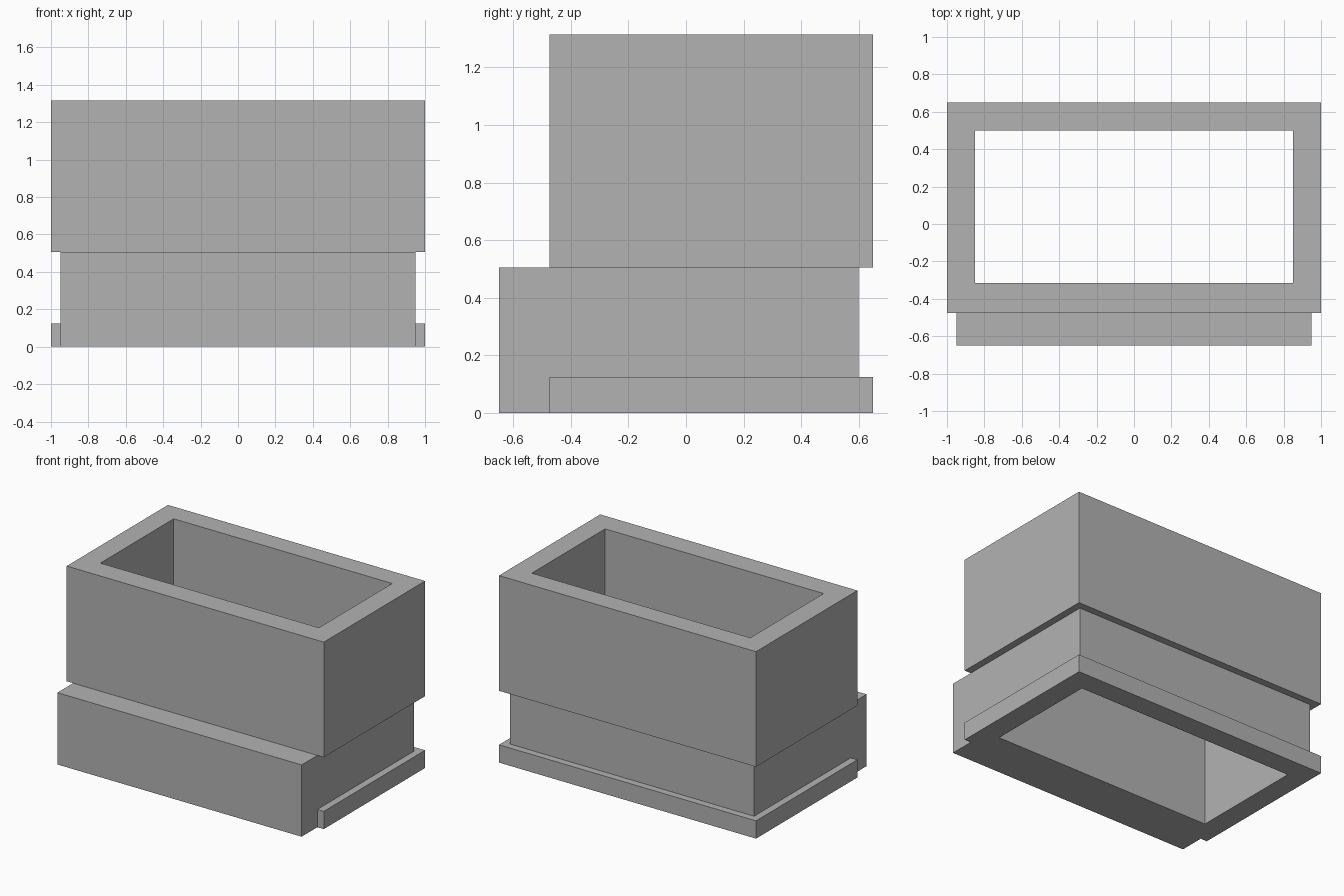
import bpy
import bmesh

if "Cube" in bpy.data.objects:
    bpy.data.objects.remove(bpy.data.objects["Cube"], do_unlink=True)

grey = bpy.data.materials.new("plain_grey")
grey.use_nodes = True
colour = (0.45, 0.45, 0.45, 1)
grey.diffuse_color = colour
grey.node_tree.nodes["Principled BSDF"].inputs["Base Color"].default_value = colour

OPENING = (-0.85, 0.85, -0.315, 0.50)   # x and y limits of the through opening


def corners(x0, x1, y0, y1):
    return [(x0, y0), (x1, y0), (x1, y1), (x0, y1)]


def extrude_part(name, outlines, z0, z1):
    """Extrude flat faces, given as xy outlines sharing corners, from z0 to z1."""
    bm = bmesh.new()
    for outline in outlines:
        bm.faces.new([bm.verts.new((x, y, z0)) for x, y in outline])
    bmesh.ops.remove_doubles(bm, verts=bm.verts[:], dist=0.0001)
    grown = bmesh.ops.extrude_face_region(bm, geom=bm.faces[:], use_keep_orig=True)
    top = [v for v in grown["geom"] if isinstance(v, bmesh.types.BMVert)]
    bmesh.ops.translate(bm, verts=top, vec=(0, 0, z1 - z0))
    bmesh.ops.recalc_face_normals(bm, faces=bm.faces[:])
    mesh = bpy.data.meshes.new(name)
    bm.to_mesh(mesh)
    bm.free()
    mesh.materials.append(grey)
    obj = bpy.data.objects.new(name, mesh)
    bpy.context.collection.objects.link(obj)
    return obj


def frame(name, limits, z0, z1):
    """Rectangular wall around the opening."""
    outer, inner = corners(*limits), corners(*OPENING)
    sides = []
    for i in range(4):
        j = (i + 1) % 4
        sides.append([outer[i], outer[j], inner[j], inner[i]])
    return extrude_part(name, sides, z0, z1)


# Upper box and the recessed body that projects at the front
frame("upper_box", (-1, 1, -0.475, 0.65), 0.505, 1.315)
frame("lower_body", (-0.95, 0.95, -0.65, 0.60), 0, 0.505)

# Low lip around the sides and back of the body
lip = [(-1, -0.475), (-0.95, -0.475), (-0.95, 0.60), (0.95, 0.60),
       (0.95, -0.475), (1, -0.475), (1, 0.65), (-1, 0.65)]
extrude_part("base_lip", [lip], 0, 0.125)
